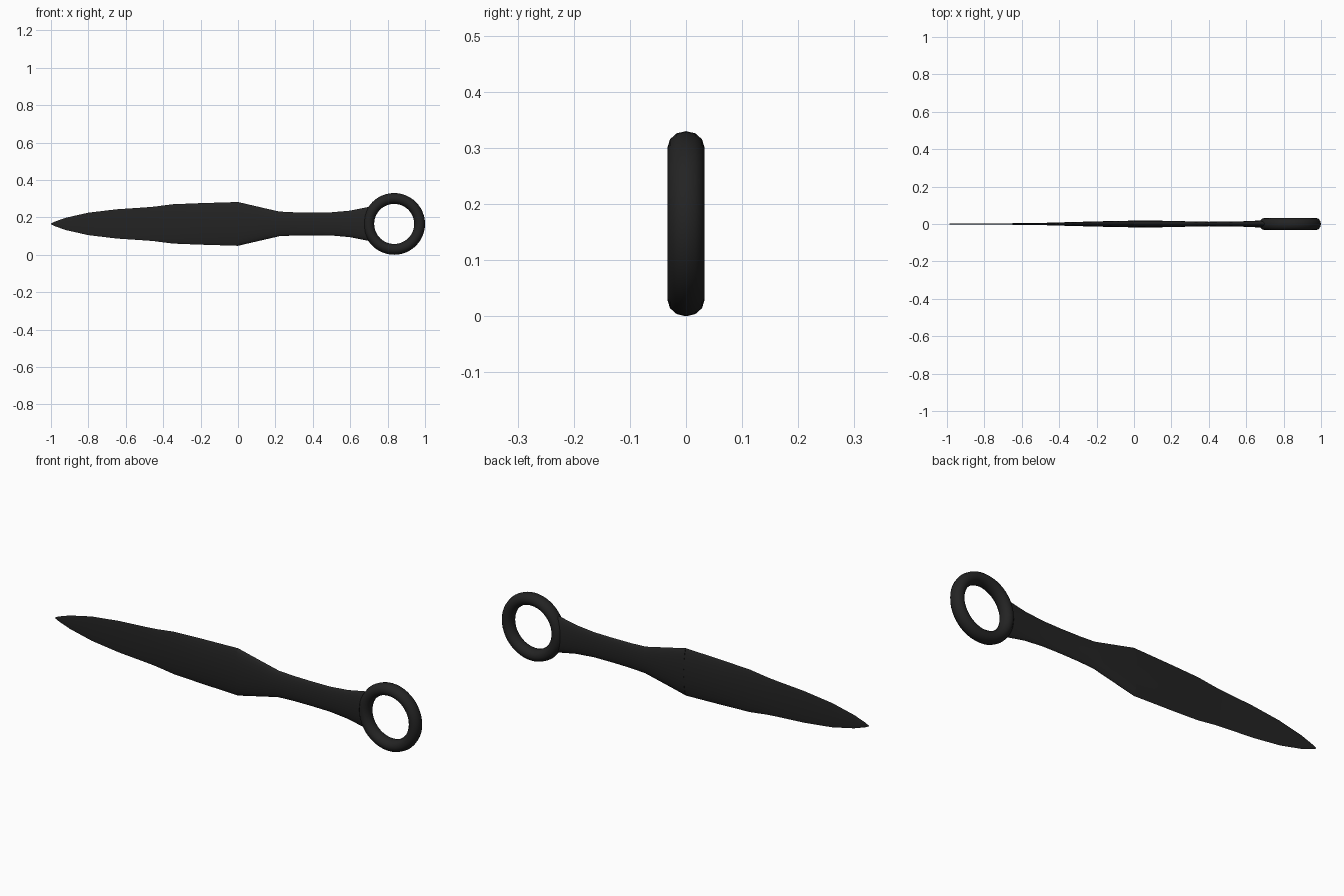
import bpy, bmesh, math

if "Cube" in bpy.data.objects:
    bpy.data.objects.remove(bpy.data.objects["Cube"])

CZ = 0.165  # height of the long axis

black = bpy.data.materials.new("matte_black")
black.diffuse_color = (0.017, 0.017, 0.017, 1)
black.use_nodes = True
black.node_tree.nodes["Principled BSDF"].inputs["Base Color"].default_value = black.diffuse_color


def finish(name, bm, angle):
    bmesh.ops.recalc_face_normals(bm, faces=bm.faces)
    me = bpy.data.meshes.new(name)
    bm.to_mesh(me)
    bm.free()
    me.materials.append(black)
    ob = bpy.data.objects.new(name, me)
    bpy.context.collection.objects.link(ob)
    bpy.context.view_layer.objects.active = ob
    ob.select_set(True)
    bpy.ops.object.shade_smooth_by_angle(angle=math.radians(angle))
    ob.select_set(False)
    return ob


def loft(name, stations, power, sides=24):
    """Skin oval sections: (x, half height, half thickness)."""
    bm = bmesh.new()
    rows = []
    for x, h, t in stations:
        row = []
        for i in range(sides):
            a = 2 * math.pi * i / sides
            s = math.sin(a)
            y = t * math.copysign(abs(s) ** power, s)
            row.append(bm.verts.new((x, y, CZ + h * math.cos(a))))
        rows.append(row)
    for a, b in zip(rows, rows[1:]):
        for i in range(sides):
            j = (i + 1) % sides
            bm.faces.new((a[i], a[j], b[j], b[i]))
    bm.faces.new(rows[0])
    bm.faces.new(rows[-1])
    return finish(name, bm, 40)


# leaf-shaped blade, lens section, tapering to the tip
loft("blade", [(-1.0, 0.002, 0.001), (-0.98, 0.012, 0.0015), (-0.92, 0.033, 0.002),
               (-0.8, 0.060, 0.003), (-0.65, 0.078, 0.004), (-0.5, 0.088, 0.006),
               (-0.45, 0.092, 0.007), (-0.35, 0.105, 0.010), (-0.2, 0.111, 0.014),
               (0.0, 0.117, 0.018)], 1.4)

# shoulder and grip, flaring into the ring
loft("grip", [(0.0, 0.117, 0.018), (0.12, 0.089, 0.018), (0.22, 0.066, 0.016),
              (0.30, 0.062, 0.014), (0.40, 0.061, 0.012), (0.50, 0.062, 0.013),
              (0.60, 0.071, 0.015), (0.66, 0.083, 0.018), (0.70, 0.091, 0.020)], 1.0)

# finger ring: slightly widened torus standing in the xz plane
bm = bmesh.new()
N, M = 48, 12
grid = []
for i in range(N):
    a = 2 * math.pi * i / N
    row = []
    for k in range(M):
        b = 2 * math.pi * k / M
        r = 0.136 + 0.029 * math.cos(b)
        row.append(bm.verts.new((0.835 + r * math.cos(a), 0.033 * math.sin(b),
                                 CZ + r * math.sin(a))))
    grid.append(row)
for i in range(N):
    for k in range(M):
        p, q = grid[i], grid[(i + 1) % N]
        bm.faces.new((p[k], q[k], q[(k + 1) % M], p[(k + 1) % M]))
finish("finger_ring", bm, 60)
